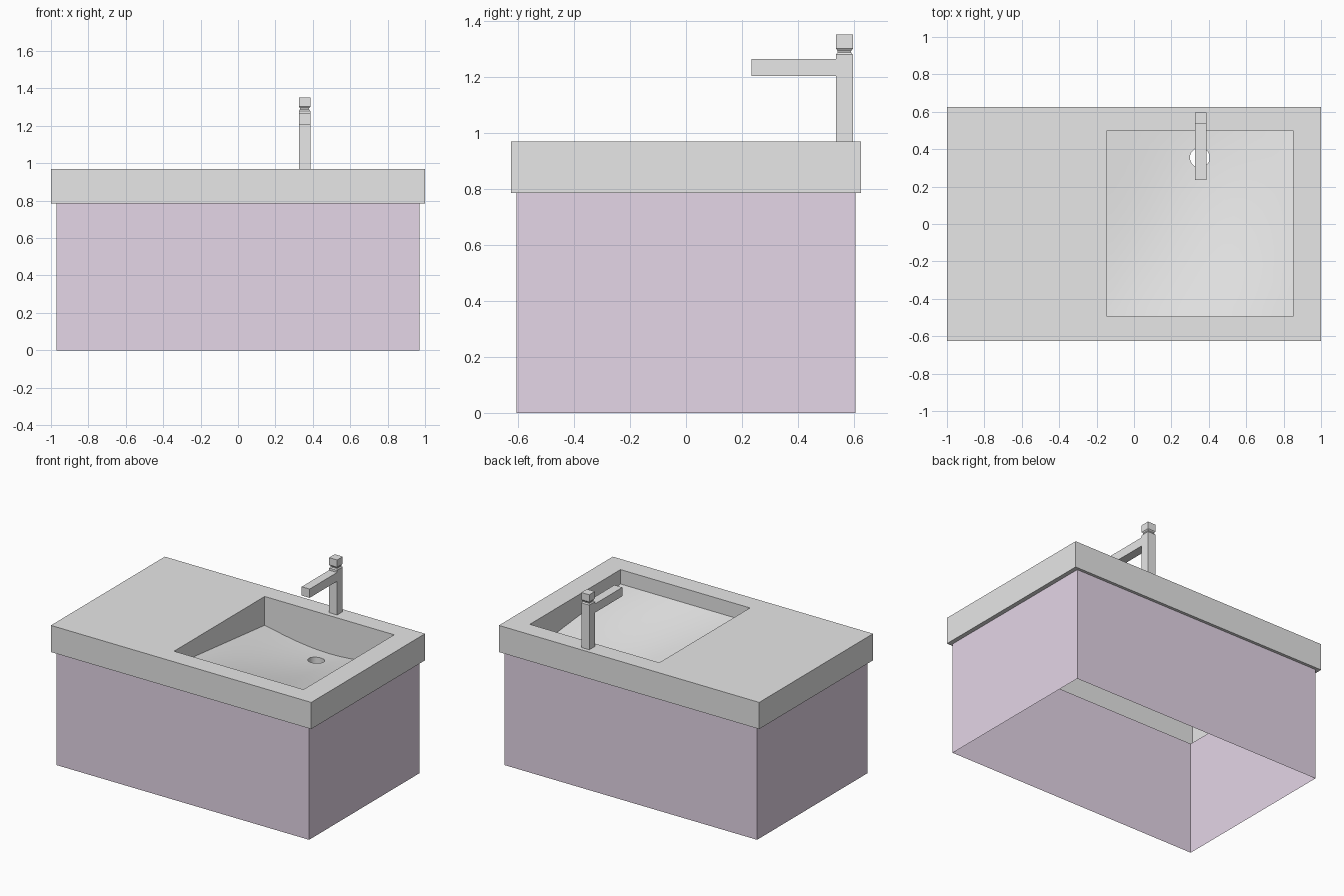
import bpy, math
from mathutils import Vector

if "Cube" in bpy.data.objects:
    bpy.data.objects.remove(bpy.data.objects["Cube"])


def material(name, rgb):
    m = bpy.data.materials.new(name)
    m.diffuse_color = (*rgb, 1)
    m.use_nodes = True
    m.node_tree.nodes["Principled BSDF"].inputs["Base Color"].default_value = m.diffuse_color
    return m


GREY = material("light_grey", (0.8, 0.8, 0.8))
MAUVE = material("pale_mauve", (0.78, 0.67, 0.8))


def rect(x0, x1, y0, y1, z):
    return [(x0, y0, z), (x1, y0, z), (x1, y1, z), (x0, y1, z)]


def loft(name, rings, mat, cap_top=False, cap_bottom=False):
    """Skin a stack of closed loops that all have the same point count."""
    n = len(rings[0])
    verts = [p for r in rings for p in r]
    faces = [(k*n + i, k*n + (i+1) % n, (k+1)*n + (i+1) % n, (k+1)*n + i)
             for k in range(len(rings) - 1) for i in range(n)]
    if cap_top:
        faces.append(tuple(range(len(verts) - n, len(verts))))
    if cap_bottom:
        faces.append(tuple(reversed(range(n))))
    me = bpy.data.meshes.new(name)
    me.from_pydata(verts, [], faces)
    me.materials.append(mat)
    ob = bpy.data.objects.new(name, me)
    bpy.context.collection.objects.link(ob)
    return ob


TOP, UNDER = 0.97, 0.785
CAB = (-0.97, 0.97, -0.605, 0.605)
SLAB = (-1, 1, -0.625, 0.625)
BX0, BX1, BY0, BY1 = -0.145, 0.85, -0.495, 0.5

# cabinet: four walls, open underneath
loft("cabinet", [rect(*CAB, 0), rect(*CAB, UNDER)], MAUVE)

# countertop: overhang, outer sides, top with the basin opening
loft("countertop", [rect(*CAB, UNDER), rect(*SLAB, UNDER), rect(*SLAB, TOP),
                    rect(BX0, BX1, BY0, BY1, TOP)], GREY)


# basin: floor slopes back and dips into the drain
def floor_z(x, y):
    u, v = (x - BX0) / (BX1 - BX0), (y - BY0) / (BY1 - BY0)
    dip = 0.07 * math.sin(math.pi * u) * math.sin(math.pi * v / 1.6)
    return TOP - 0.1 - 0.1 * v - dip


SEG, STEPS, R = 12, 14, 0.053
drain = Vector((0.352, 0.355))
corners = [Vector(c[:2]) for c in rect(BX0, BX1, BY0, BY1, 0)]
edge = [corners[i].lerp(corners[(i + 1) % 4], s / SEG)
        for i in range(4) for s in range(SEG)]
hole = [drain + (p - drain).normalized() * R for p in edge]
rings = [[(p.x, p.y, TOP) for p in edge]]
for k in range(STEPS + 1):
    loop = [a.lerp(b, k / STEPS) for a, b in zip(edge, hole)]
    rings.append([(p.x, p.y, floor_z(p.x, p.y)) for p in loop])
rings.append([(x, y, z - 0.05) for x, y, z in rings[-1]])
basin = loft("basin", rings, GREY)
bpy.context.view_layer.objects.active = basin
basin.select_set(True)
bpy.ops.object.shade_smooth_by_angle(angle=math.radians(30))

# tap: square column with a narrow neck below the handle block
TX, TY, H = 0.356, 0.566, 0.0305
profile = [(H, TOP), (H, 1.28), (H - 0.006, 1.288), (H - 0.006, 1.294),
           (H, 1.302), (H, 1.352)]
loft("tap_column", [rect(TX-h, TX+h, TY-h, TY+h, z) for h, z in profile],
     GREY, cap_top=True)

# tap spout
spout = (TX - H, TX + H, 0.234, TY - H)
loft("tap_spout", [rect(*spout, 1.204), rect(*spout, 1.265)],
     GREY, cap_top=True, cap_bottom=True)
